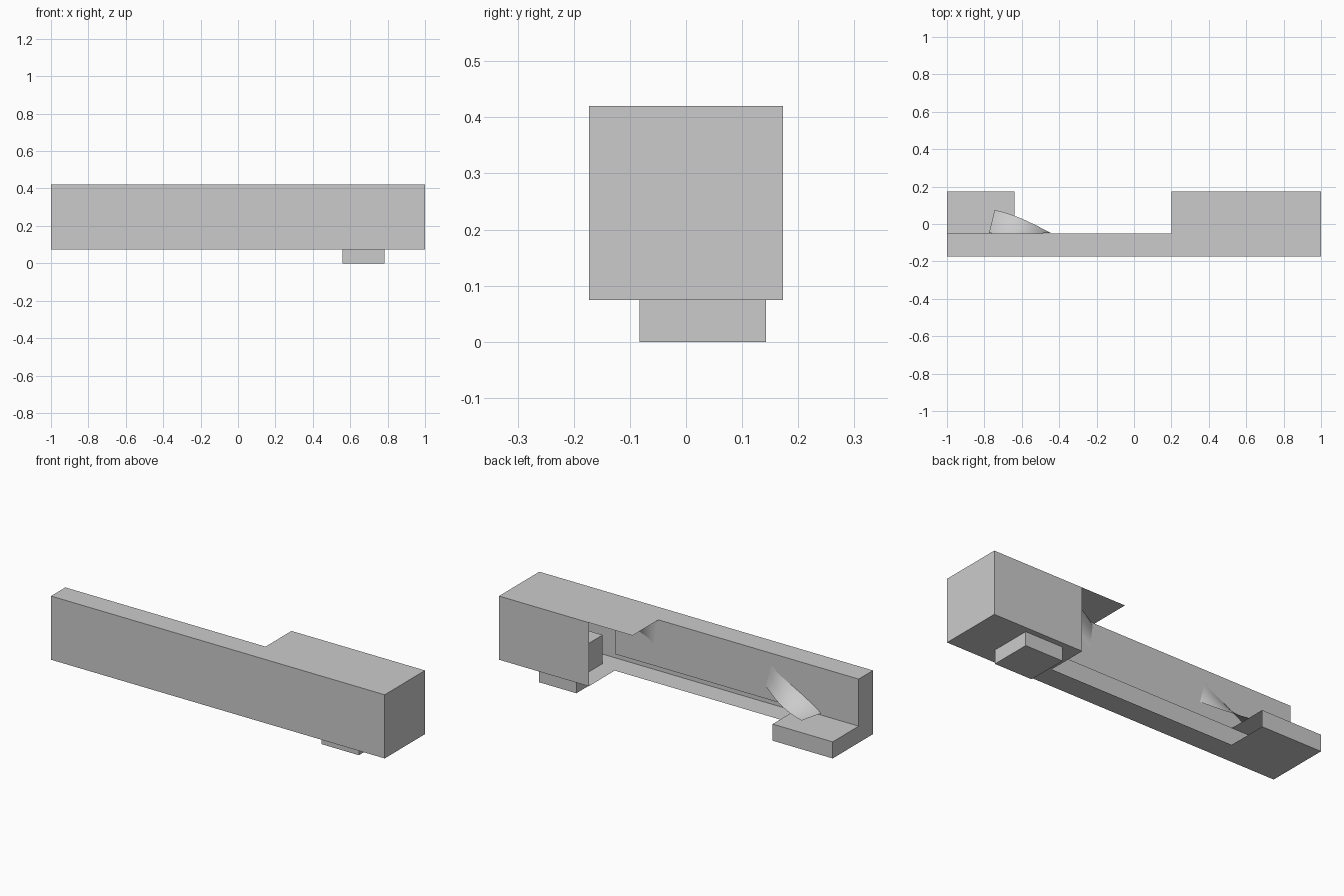
import bpy
import bmesh
from math import sin, cos, pi
from mathutils import Vector

cube = bpy.data.objects.get("Cube")
if cube:
    bpy.data.objects.remove(cube, do_unlink=True)

grey = bpy.data.materials.new("light grey")
grey.use_nodes = True
COLOUR = (0.6, 0.6, 0.6, 1)
grey.diffuse_color = COLOUR
grey.node_tree.nodes["Principled BSDF"].inputs["Base Color"].default_value = COLOUR


def finish(name, bm):
    mesh = bpy.data.meshes.new(name)
    bm.to_mesh(mesh)
    bm.free()
    mesh.materials.append(grey)
    obj = bpy.data.objects.new(name, mesh)
    bpy.context.collection.objects.link(obj)
    return obj


def sheet(bm, axis, level, a, b, sign):
    """Flat rectangle at a level on one axis, facing sign; a and b are the other two ranges."""
    u, w = [i for i in range(3) if i != axis]
    verts = []
    for i, j in ((0, 0), (1, 0), (1, 1), (0, 1)):
        p = Vector((0, 0, 0))
        p[axis], p[u], p[w] = level, a[i], b[j]
        verts.append(bm.verts.new(p))
    face = bm.faces.new(verts)
    face.normal_update()
    if face.normal[axis] * sign < 0:
        face.normal_flip()


def shell(name, sheets):
    bm = bmesh.new()
    for s in sheets:
        sheet(bm, *s)
    bmesh.ops.remove_doubles(bm, verts=bm.verts, dist=0.0001)
    return finish(name, bm)


X, Y, Z = 0, 1, 2
FRONT, BACK, WALL = -0.1725, 0.1725, -0.05
BASE, LEDGE, TOP = 0.075, 0.165, 0.42
END, STEP, OPEN, LIP = 1.0, -0.64, 0.462, 0.2

# Thin-walled housing, open along the back
shell("housing_front", [(Y, FRONT, (-END, END), (BASE, TOP), -1)])
shell("housing_floor", [
    (Z, BASE, (-END, END), (FRONT, WALL), -1),
    (Z, BASE, (-END, STEP), (WALL, BACK), -1),
    (Z, BASE, (OPEN, END), (WALL, BACK), -1)])
shell("housing_top", [
    (Z, TOP, (-END, END), (FRONT, WALL), 1),
    (Z, TOP, (LIP, END), (WALL, BACK), 1)])
shell("inner_wall", [(Y, WALL, (-END, OPEN), (LEDGE, TOP), 1)])
shell("block_back", [(Y, BACK, (OPEN, END), (BASE, TOP), 1)])
shell("block_end", [(X, END, (FRONT, BACK), (BASE, TOP), 1)])

# Low hollow shelf at the other end
shell("shelf", [
    (Z, LEDGE, (-END, STEP), (WALL, BACK), 1),
    (Y, BACK, (-END, STEP), (BASE, LEDGE), 1),
    (X, -END, (WALL, BACK), (BASE, LEDGE), -1),
    (X, -END, (FRONT, WALL), (BASE, TOP), -1)])

# Push button passing through the floor
bm = bmesh.new()
bmesh.ops.create_cube(bm, size=1)
for v in bm.verts:
    v.co = Vector((0.67 + v.co.x * 0.225, 0.03 + v.co.y * 0.225, 0.115 + v.co.z * 0.23))
finish("button", bm)


def twisted_spring(name, start, end, up, lean, steps=20):
    """Ribbon that starts upright on the wall and turns flat."""
    bm = bmesh.new()
    start, end = Vector(start), Vector(end)
    rows = []
    for i in range(steps + 1):
        t = i / steps
        angle = t * pi / 2
        centre = start.lerp(end, t)
        half = Vector((lean, -0.061 * sin(angle), up * 0.06 * cos(angle)))
        rows.append([bm.verts.new(centre + half * k) for k in (-1, -0.5, 0, 0.5, 1)])
    for r, s in zip(rows, rows[1:]):
        for k in range(4):
            f = bm.faces.new((r[k], r[k + 1], s[k + 1], s[k]))
            f.smooth = True
    bmesh.ops.recalc_face_normals(bm, faces=bm.faces)
    return finish(name, bm)


twisted_spring("shelf_spring", (-0.46, -0.048, 0.295), (-0.76, 0.014, 0.175), 1, -0.015)
twisted_spring("block_spring", (0.22, -0.048, 0.345), (0.52, 0.014, 0.41), -1, 0.007)
